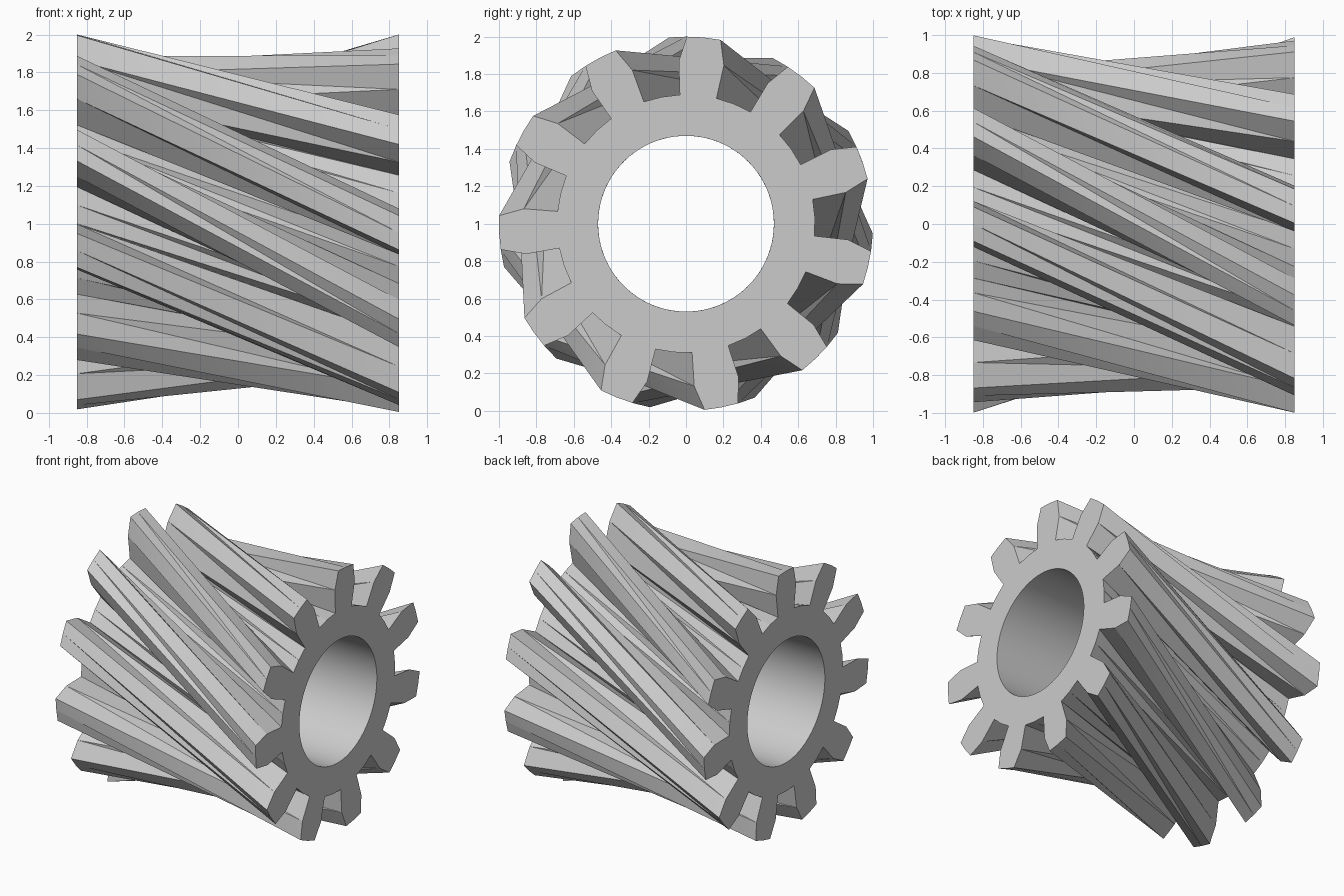
import bpy, bmesh, math

cube = bpy.data.objects.get("Cube")
if cube:
    bpy.data.objects.remove(cube, do_unlink=True)

TEETH = 11
PITCH = 360 / TEETH
HALF_LENGTH = 0.85
TWIST = 60
BORE_RADIUS = 0.47
BORE_STEPS = 8          # bore segments per tooth

# One tooth and the gap after it: (angle from tooth centre, radius)
TOOTH = [(-8.2, 0.69), (-8.0, 0.87), (-5.2, 1.0), (0, 1.0),
         (5.2, 1.0), (8.0, 0.87), (8.2, 0.69), (PITCH / 2, 0.69)]

steel = bpy.data.materials.new("plain grey")
steel.use_nodes = True
grey = (0.6, 0.6, 0.6, 1)
steel.diffuse_color = grey
steel.node_tree.nodes["Principled BSDF"].inputs["Base Color"].default_value = grey

bm = bmesh.new()


def point(x, angle, radius):
    a = math.radians(angle)
    return bm.verts.new((x, radius * math.sin(a), 1 + radius * math.cos(a)))


def end_rings(x, turn):
    """Toothed outline and round bore at one end."""
    outline = [point(x, turn + k * PITCH + a, r)
               for k in range(TEETH) for a, r in TOOTH]
    bore = [point(x, turn + TOOTH[0][0] + PITCH * j / BORE_STEPS, BORE_RADIUS)
            for j in range(TEETH * BORE_STEPS)]
    return outline, bore


rear, rear_bore = end_rings(-HALF_LENGTH, 0)
front, front_bore = end_rings(HALF_LENGTH, -TWIST)

# Twisted tooth flanks, split along the shorter diagonal
n = len(rear)
for i in range(n):
    j = (i + 1) % n
    bm.faces.new((rear[i], front[j], rear[j]))
    bm.faces.new((rear[i], front[i], front[j]))

# Straight bore: the front ring is turned, so shift it back to line up
shift = round(TWIST / PITCH * BORE_STEPS)
m = len(rear_bore)
for i in range(m):
    j = (i + 1) % m
    bm.faces.new((rear_bore[i], rear_bore[j],
                  front_bore[(j + shift) % m], front_bore[(i + shift) % m]))

# Flat end caps, one sector per tooth
for outline, bore in ((rear, rear_bore), (front, front_bore)):
    for k in range(TEETH):
        outer = [outline[(k * len(TOOTH) + i) % n] for i in range(len(TOOTH) + 1)]
        inner = [bore[(k * BORE_STEPS + i) % m] for i in range(BORE_STEPS + 1)]
        bm.faces.new(outer + inner[::-1])

bmesh.ops.recalc_face_normals(bm, faces=bm.faces)
mesh = bpy.data.meshes.new("helical_gear")
bm.to_mesh(mesh)
bm.free()
mesh.materials.append(steel)

gear = bpy.data.objects.new("helical_gear", mesh)
bpy.context.collection.objects.link(gear)
bpy.ops.object.select_all(action='DESELECT')
gear.select_set(True)
bpy.context.view_layer.objects.active = gear
bpy.ops.object.shade_smooth_by_angle(angle=math.radians(30))
